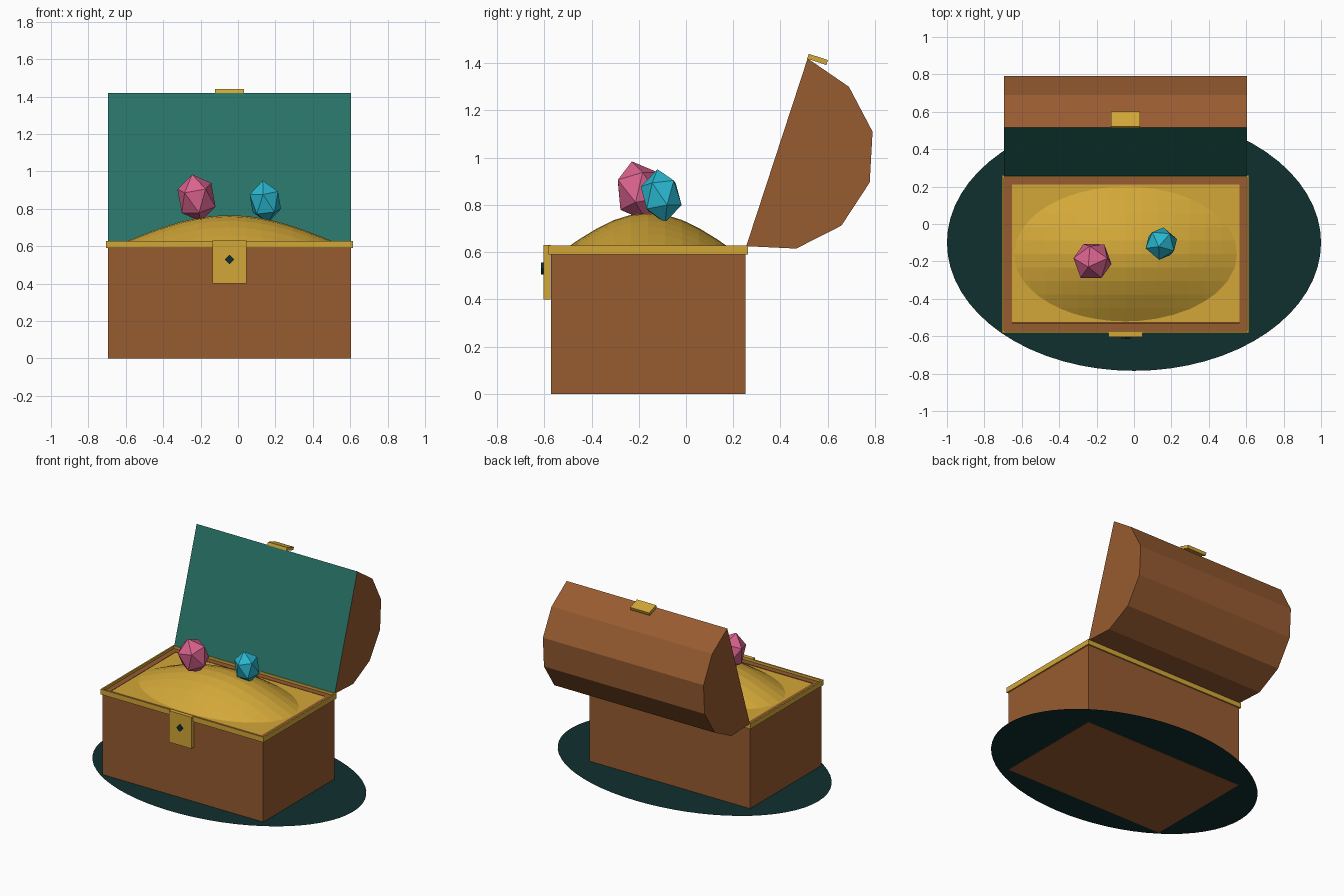
import bpy, bmesh, math
from mathutils import Matrix, Vector

if "Cube" in bpy.data.objects:
    bpy.data.objects.remove(bpy.data.objects["Cube"])


def material(name, rgb):
    m = bpy.data.materials.new(name)
    m.diffuse_color = (*rgb, 1)
    m.use_nodes = True
    m.node_tree.nodes["Principled BSDF"].inputs["Base Color"].default_value = m.diffuse_color
    return m


WOOD = material("brown wood", (0.31, 0.105, 0.03))
GOLD = material("gold", (0.65, 0.39, 0.04))
TEAL = material("teal lining", (0.021, 0.17, 0.133))
DARK = material("dark teal", (0.005, 0.028, 0.028))
PINK = material("pink gem", (0.70, 0.125, 0.27))
CYAN = material("cyan gem", (0.022, 0.47, 0.62))

CX, CY = -0.045, -0.16      # chest centre
W, D = 1.30, 0.825          # chest width and depth


def finish(name, bm, *mats):
    bmesh.ops.recalc_face_normals(bm, faces=bm.faces)
    me = bpy.data.meshes.new(name)
    bm.to_mesh(me)
    bm.free()
    for m in mats:
        me.materials.append(m)
    ob = bpy.data.objects.new(name, me)
    bpy.context.collection.objects.link(ob)
    return ob


def box(name, mat, centre, size, rot=Matrix()):
    bm = bmesh.new()
    bmesh.ops.create_cube(bm, size=1, matrix=Matrix.Translation(centre) @ rot @ Matrix.Diagonal((*size, 1)))
    return finish(name, bm, mat)


def frame(name, mat, outer, wall, z0, z1):
    """Rectangular ring standing between two heights."""
    bm = bmesh.new()
    rings = []
    for inset, z in ((0, z0), (0, z1), (wall, z1), (wall, z0)):
        x, y = outer[0] / 2 - inset, outer[1] / 2 - inset
        rings.append([bm.verts.new((CX + sx * x, CY + sy * y, z))
                      for sx, sy in ((-1, -1), (1, -1), (1, 1), (-1, 1))])
    for a in range(4):
        r, s = rings[a], rings[(a + 1) % 4]
        for i in range(4):
            j = (i + 1) % 4
            bm.faces.new((r[i], r[j], s[j], s[i]))
    return finish(name, bm, mat)


# Oval base mat
bm = bmesh.new()
bmesh.ops.create_circle(bm, cap_ends=True, segments=64, radius=1,
                        matrix=Matrix.Translation((0, -0.1, 0.002)) @ Matrix.Diagonal((1, 0.685, 1, 1)))
finish("base_mat", bm, DARK)

# Chest body, walls and trim band
box("chest_body", WOOD, (CX, CY, 0.285), (W, D, 0.57))
frame("chest_walls", WOOD, (W, D), 0.042, 0.56, 0.61)
frame("rim_trim", GOLD, (W + 0.02, D + 0.02), 0.011, 0.59, 0.628)

# Treasure: flat bed and a faceted mound rising through it
box("treasure_bed", GOLD, (CX, CY + 0.005, 0.585), (W - 0.08, D - 0.08, 0.045))
bm = bmesh.new()
bmesh.ops.create_grid(bm, x_segments=14, y_segments=10, size=1)
for v in bm.verts:
    x, y = v.co.x, v.co.y
    r = min(math.hypot(x, y), 1.4)
    v.co = (CX + 0.595 * x, CY + 0.36 * y, 0.608 + 0.158 * math.cos(r * math.pi / 2))
finish("treasure_mound", bm, GOLD)

# Open lid: barrel profile extruded across, lining on the flat face
profile = [(0.255, 0.625), (0.467, 0.615), (0.658, 0.712), (0.778, 0.895),
           (0.79, 1.11), (0.69, 1.30), (0.515, 1.42)]
bm = bmesh.new()
left, right = ([bm.verts.new((CX + s * W / 2, y, z)) for y, z in profile] for s in (-1, 1))
bm.faces.new(left)
bm.faces.new(right)
for i in range(len(profile)):
    j = (i + 1) % len(profile)
    f = bm.faces.new((left[i], left[j], right[j], right[i]))
    f.material_index = int(j == 0)
finish("lid", bm, WOOD, TEAL)

# Hasp on the lid edge, lock plate and keyhole
box("lid_hasp", GOLD, (CX, 0.557, 1.416), (0.155, 0.085, 0.022), Matrix.Rotation(math.radians(-18), 4, 'X'))
box("lock_plate", GOLD, (CX, -0.588, 0.515), (0.18, 0.03, 0.23))
box("keyhole", DARK, (CX, -0.608, 0.53), (0.036, 0.012, 0.036), Matrix.Rotation(math.pi / 4, 4, 'Y'))


# Gems
def gem(name, mat, centre, scale, tilt, spin):
    bm = bmesh.new()
    rot = Matrix.Rotation(math.radians(tilt[0]), 4, 'X') @ Matrix.Rotation(math.radians(tilt[1]), 4, 'Y')
    bmesh.ops.create_icosphere(bm, subdivisions=1, radius=1,
                               matrix=Matrix.Translation(centre) @ rot @ Matrix.Diagonal((*scale, 1))
                               @ Matrix.Rotation(math.radians(spin), 4, 'Z'))
    finish(name, bm, mat)


gem("pink_gem", PINK, Vector((-0.222, -0.198, 0.858)), (0.108, 0.108, 0.132), (14, -10), 20)
gem("cyan_gem", CYAN, Vector((0.146, -0.105, 0.838)), (0.09, 0.09, 0.115), (8, -7), 50)
